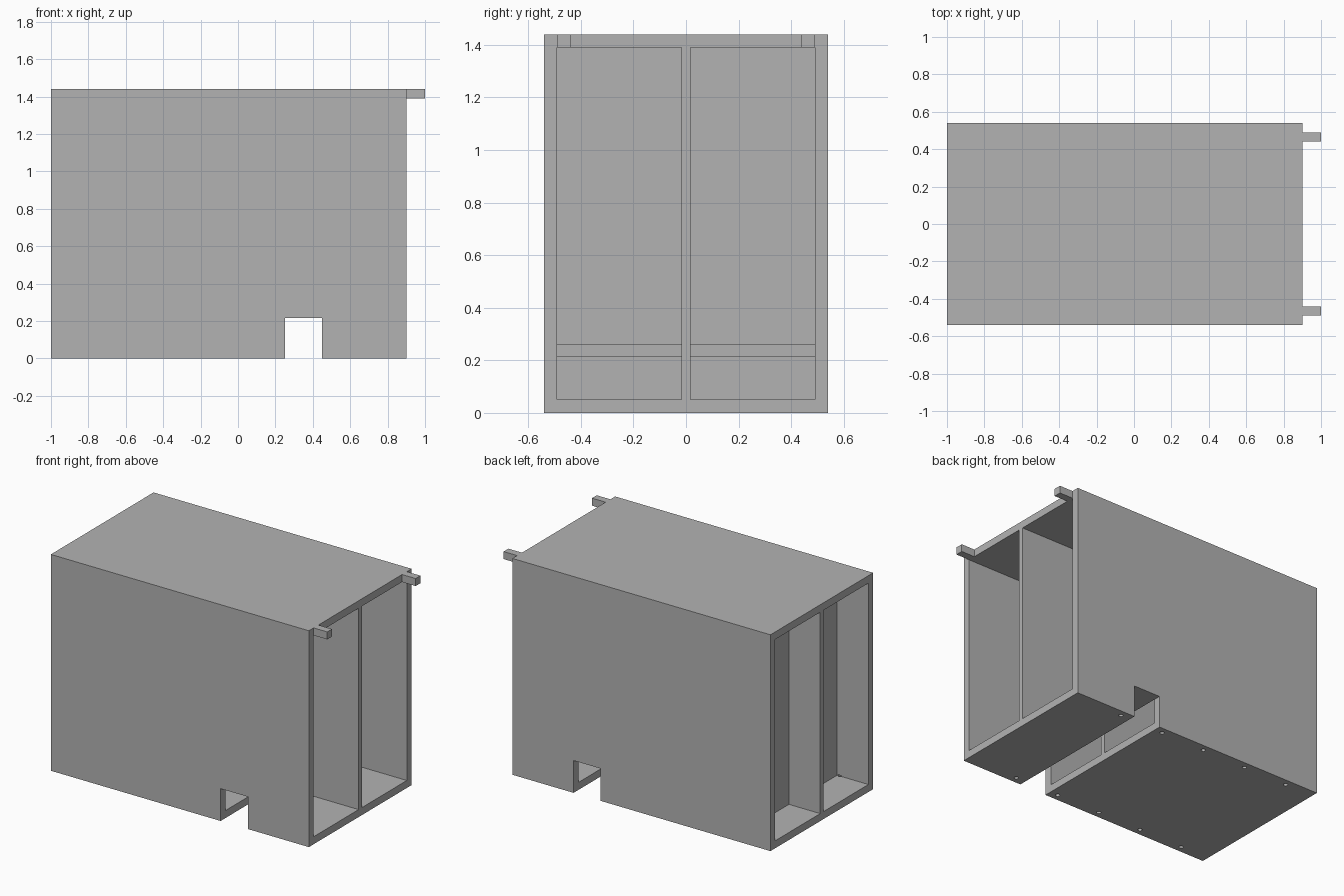
import bpy
import bmesh
from mathutils import Matrix, Vector

if "Cube" in bpy.data.objects:
    bpy.data.objects.remove(bpy.data.objects["Cube"], do_unlink=True)

grey = bpy.data.materials.new("plain grey")
grey.use_nodes = True
grey.diffuse_color = (0.45, 0.45, 0.45, 1)
grey.node_tree.nodes["Principled BSDF"].inputs["Base Color"].default_value = (0.45, 0.45, 0.45, 1)


def finish(name, bm):
    mesh = bpy.data.meshes.new(name)
    bm.to_mesh(mesh)
    bm.free()
    mesh.materials.append(grey)
    obj = bpy.data.objects.new(name, mesh)
    bpy.context.collection.objects.link(obj)
    return obj


def box(name, x, y, z):
    """Box from (low, high) ranges on each axis."""
    low, high = (Vector(c) for c in zip(x, y, z))
    bm = bmesh.new()
    bmesh.ops.create_cube(bm, size=1, matrix=Matrix.Translation((low + high) / 2)
                          @ Matrix.Diagonal((*(high - low), 1)))
    return finish(name, bm)


def peg(name, x, y, depth):
    """Short round cutter rising from below the floor."""
    bm = bmesh.new()
    bmesh.ops.create_cone(bm, cap_ends=True, segments=12, radius1=0.014, radius2=0.014,
                          depth=depth * 2, matrix=Matrix.Translation((x, y, 0)))
    return finish(name, bm)


def cut(target, cutter):
    cutter.hide_render = True
    mod = target.modifiers.new("cut", "BOOLEAN")
    mod.operation = "DIFFERENCE"
    mod.solver = "EXACT"
    mod.object = cutter
    bpy.context.view_layer.objects.active = target
    bpy.ops.object.modifier_apply(modifier=mod.name)
    bpy.data.objects.remove(cutter, do_unlink=True)


HALF, WALL, HEIGHT = 0.54, 0.05, 1.44
LEFT, RIGHT = -1.0, 0.9
INNER, DIVIDER = HALF - WALL, 0.017
NOTCH, NOTCH_TOP = (0.25, 0.45), 0.215


def mirrored(side, a, b):
    return tuple(sorted((side * a, side * b)))


# Outer case, hollowed into bays on both sides of the cross wall
case = box("case", (LEFT, RIGHT), (-HALF, HALF), (0, HEIGHT))
for side in (-1, 1):
    for span in ((LEFT - 0.1, -0.77), (-0.72, RIGHT + 0.1)):
        cut(case, box("bay_cutter", span, mirrored(side, DIVIDER, INNER),
                      (WALL, HEIGHT - WALL)))

# Slot across the underside
cut(case, box("slot_cutter", NOTCH, (-1, 1), (-0.1, NOTCH_TOP)))

for side in (-1, 1):
    # Screw holes along the floor edges
    for i in range(5):
        cut(case, peg("hole_cutter", 0.52 - i * 0.3275, side * 0.495, 0.056))

    # Cover plate above the slot
    box("slot_cover", NOTCH, mirrored(side, DIVIDER, INNER), (NOTCH_TOP, 0.26))

    # Small tabs at the top of the open end
    box("top_tab", (RIGHT, 1.0), mirrored(side, 0.44, INNER), (HEIGHT - WALL, HEIGHT))
